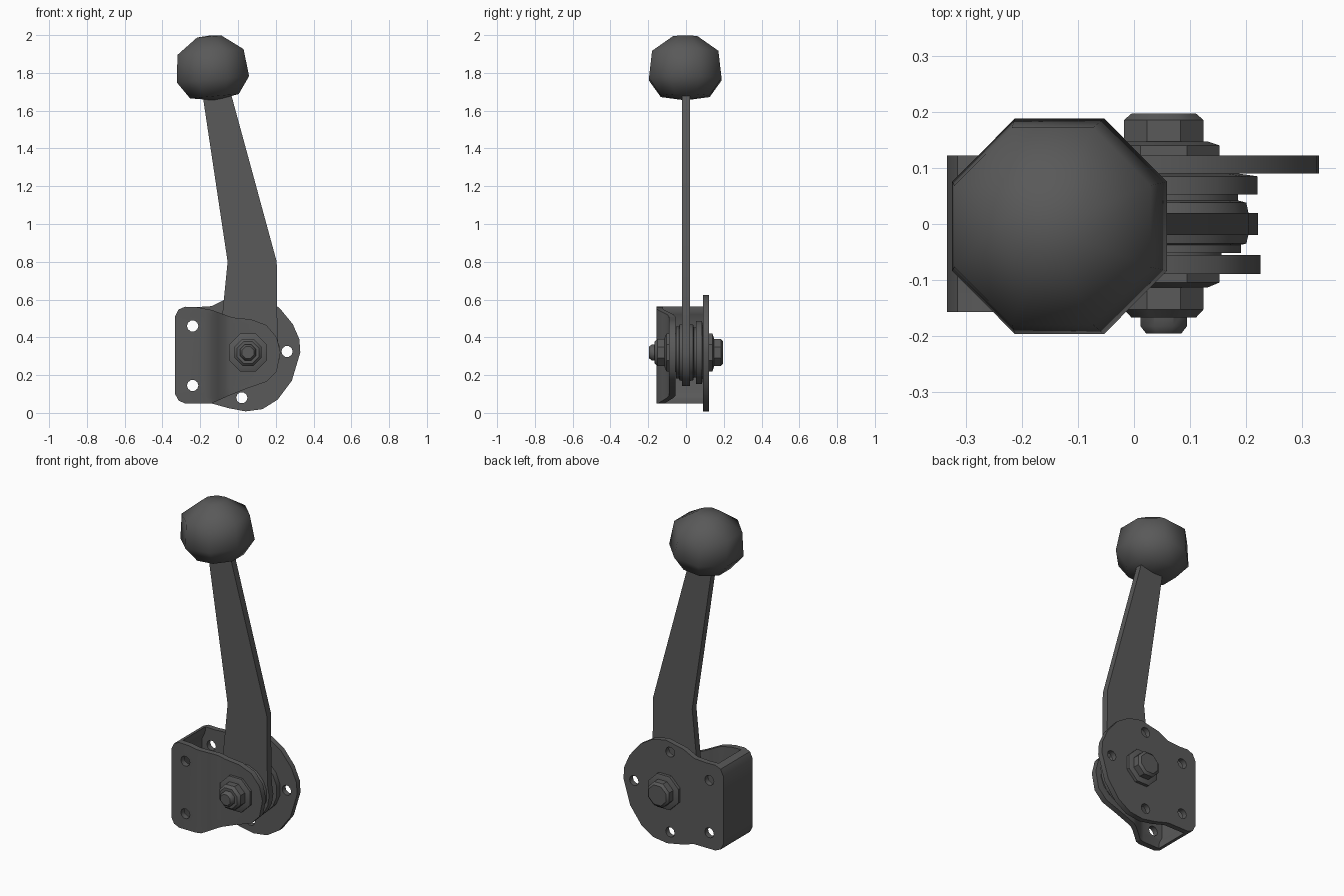
import bpy, bmesh, math
from mathutils import Matrix, Vector

if "Cube" in bpy.data.objects:
    bpy.data.objects.remove(bpy.data.objects["Cube"], do_unlink=True)

steel = bpy.data.materials.new("dark_grey_steel")
steel.use_nodes = True
GREY = (0.1, 0.1, 0.1, 1)
steel.diffuse_color = GREY
steel.node_tree.nodes["Principled BSDF"].inputs["Base Color"].default_value = GREY

PIVOT = Vector((0.053, 0, 0.32))


def finish(name, bm, angle=40):
    """Turn a bmesh into a smooth-shaded object with sharp edges kept."""
    bmesh.ops.remove_doubles(bm, verts=bm.verts, dist=0.0005)
    bmesh.ops.recalc_face_normals(bm, faces=bm.faces)
    mesh = bpy.data.meshes.new(name)
    bm.to_mesh(mesh)
    bm.free()
    mesh.materials.append(steel)
    obj = bpy.data.objects.new(name, mesh)
    bpy.context.collection.objects.link(obj)
    bpy.ops.object.select_all(action='DESELECT')
    obj.select_set(True)
    bpy.context.view_layer.objects.active = obj
    bpy.ops.object.shade_smooth_by_angle(angle=math.radians(angle))
    return obj


def lathe(name, profile, segments, matrix, angle=40):
    """Spin (radius, height) points around the local z axis."""
    bm = bmesh.new()
    verts = [bm.verts.new((r, 0, h)) for r, h in profile]
    edges = [bm.edges.new(pair) for pair in zip(verts, verts[1:])]
    bmesh.ops.rotate(bm, verts=verts, matrix=Matrix.Rotation(math.pi / segments, 3, 'Z'))
    bmesh.ops.spin(bm, geom=verts + edges, axis=(0, 0, 1), cent=(0, 0, 0),
                   angle=2 * math.pi, steps=segments)
    bmesh.ops.transform(bm, matrix=matrix, verts=bm.verts)
    return finish(name, bm, angle)


def circle(x, z, r, n=10):
    return [(x + r * math.cos(2 * math.pi * i / n), z + r * math.sin(2 * math.pi * i / n))
            for i in range(n)]


def plate(name, loops, y, thick, folds=(), shape=None):
    """Flat plate in the xz plane; loops after the first are holes."""
    curve = bpy.data.curves.new(name, 'CURVE')
    curve.dimensions = '2D'
    curve.fill_mode = 'BOTH'
    curve.extrude = thick / 2
    for loop in loops:
        spline = curve.splines.new('POLY')
        spline.points.add(len(loop) - 1)
        for point, (x, z) in zip(spline.points, loop):
            point.co = (x, z, 0, 1)
        spline.use_cyclic_u = True
    temp = bpy.data.objects.new(name + "_outline", curve)
    bpy.context.collection.objects.link(temp)
    bpy.context.view_layer.update()
    mesh = bpy.data.meshes.new_from_object(
        temp.evaluated_get(bpy.context.evaluated_depsgraph_get()))
    bpy.data.objects.remove(temp, do_unlink=True)
    bm = bmesh.new()
    bm.from_mesh(mesh)
    bpy.data.meshes.remove(mesh)
    bpy.data.curves.remove(curve)
    bmesh.ops.remove_doubles(bm, verts=bm.verts, dist=0.0005)
    for x in folds:
        bmesh.ops.bisect_plane(bm, geom=bm.verts[:] + bm.edges[:] + bm.faces[:],
                               plane_co=(x, 0, 0), plane_no=(1, 0, 0))
    for v in bm.verts:
        x, z, d = v.co
        v.co = (x, y - d + (shape(x) if shape else 0), z)
    return finish(name, bm)


# Knob on the end of the lever
knob_place = Matrix.Translation((-0.138, -0.004, 1.826)) @ Matrix.Rotation(math.radians(-5), 4, 'Y')
lathe("knob", [(0, 0.172), (0.07, 0.167), (0.19, 0.085), (0.208, -0.06),
               (0.14, -0.15), (0, -0.172)], 8, knob_place, 60)

# Flat bent lever with a round foot
foot = [(PIVOT.x + 0.168 * math.cos(a), PIVOT.z + 0.18 * math.sin(a))
        for a in [math.radians(d) for d in range(180, 381, 20)]]
plate("lever", [[(-0.19, 1.7), (-0.04, 1.7), (0.205, 0.8), (0.208, 0.48)] + foot[::-1]
                + [(-0.085, 0.5), (-0.055, 0.8)]], 0, 0.04)

# Bracket: bent front flange, flat back flange and the wall joining them
corner_holes = [circle(-0.24, z, 0.03) for z in (0.46, 0.145)]
left_edge = [(-0.14, 0.05), (-0.28, 0.05), (-0.315, 0.065), (-0.333, 0.1),
             (-0.333, 0.51), (-0.315, 0.547), (-0.28, 0.562), (-0.22, 0.56)]


def bend(x):
    t = min(max((x + 0.17) / 0.13, 0), 1)
    return -0.068 * (1 - t * t * (3 - 2 * t))


plate("front_flange",
      [left_edge + [(-0.14, 0.545), (-0.03, 0.505), (0.07, 0.495), (0.15, 0.465),
                    (0.205, 0.4), (0.225, 0.32), (0.205, 0.22), (0.15, 0.165),
                    (0.05, 0.13), (-0.05, 0.09)]] + corner_holes,
      -0.072, 0.034, (-0.17, -0.137, -0.105, -0.072, -0.04), bend)

plate("back_flange",
      [left_edge + [(-0.14, 0.565), (-0.07, 0.6), (0.05, 0.625), (0.14, 0.605),
                    (0.22, 0.555), (0.29, 0.47), (0.325, 0.39), (0.33, 0.32),
                    (0.285, 0.17), (0.21, 0.07), (0.13, 0.02), (0.04, 0.008),
                    (-0.05, 0.025)]]
      + corner_holes + [circle(0.26, 0.325, 0.03), circle(0.02, 0.08, 0.03),
                        circle(0.02, 0.56, 0.03)], 0.106, 0.032)

inner = [(x + 0.03 * (x < -0.3), z + (0.025 if z < 0.3 else -0.025)) for x, z in left_edge[1:-1]]
plate("side_wall", [left_edge[1:-1] + inner[::-1]], -0.012, 0.265)

# Pivot stack: local z runs to the back along +y
axle = Matrix.Translation(PIVOT) @ Matrix.Rotation(math.radians(-90), 4, 'X')
lathe("front_bolt_tip", [(0, -0.195), (0.034, -0.195), (0.045, -0.182), (0.045, -0.15)], 8, axle)
lathe("front_nut", [(0, -0.167), (0.062, -0.167), (0.077, -0.152), (0.077, -0.1)], 8, axle)
lathe("front_washer", [(0, -0.113), (0.085, -0.113), (0.108, -0.104), (0.108, -0.08)], 8, axle)
lathe("front_spacer", [(0, -0.06), (0.105, -0.06), (0.105, -0.052), (0.14, -0.052),
                       (0.14, -0.037), (0.15, -0.035), (0.155, -0.015), (0, -0.015)], 16, axle)
lathe("back_spacer", [(0, 0.015), (0.155, 0.015), (0.15, 0.038), (0.135, 0.042),
                      (0.135, 0.053), (0.17, 0.053), (0.17, 0.085), (0.1, 0.095), (0, 0.095)], 16, axle)
lathe("back_washer", [(0.108, 0.11), (0.108, 0.14), (0.085, 0.147), (0, 0.147)], 8, axle)
lathe("back_bolt_head", [(0.077, 0.13), (0.077, 0.185), (0.062, 0.197), (0, 0.197)], 8, axle)
